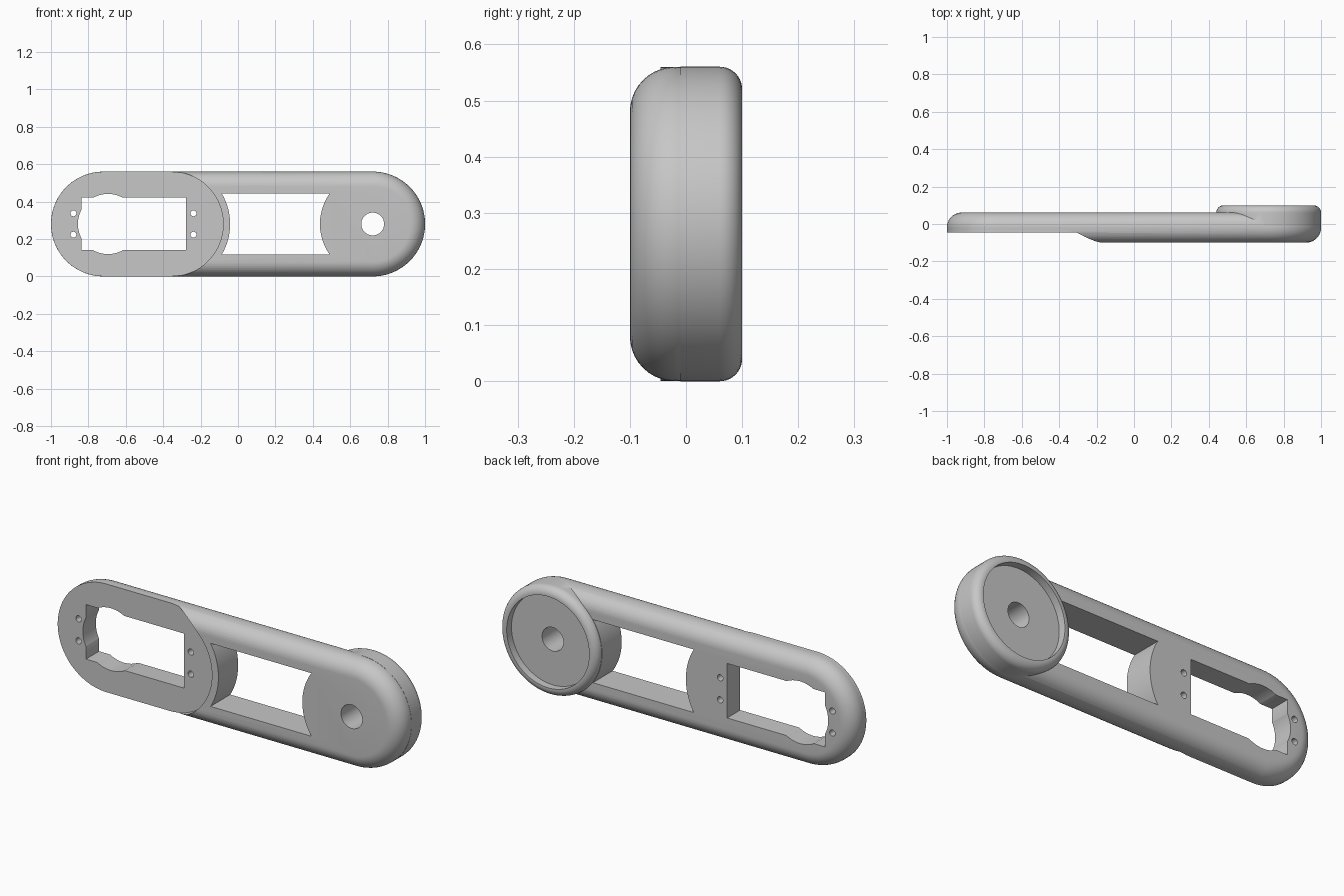
import bpy, bmesh
from math import sin, cos, pi, asin

if "Cube" in bpy.data.objects:
    bpy.data.objects.remove(bpy.data.objects["Cube"])

MID = 0.28          # height of the arm's centre line
SERVO, SPLIT, HUB = -0.72, -0.36, 0.72

grey = bpy.data.materials.new("plain grey")
grey.use_nodes = True
grey.diffuse_color = (0.57, 0.57, 0.57, 1)
grey.node_tree.nodes["Principled BSDF"].inputs["Base Color"].default_value = (0.57, 0.57, 0.57, 1)


def arc(cx, r, a0, a1, n):
    steps = [a0 + (a1 - a0) * i / n for i in range(n + 1)]
    return [(cx + r * cos(a), MID + r * sin(a)) for a in steps]


def stadium(x0, x1, r):
    if x0 == x1:
        return arc(x0, r, 0, 2 * pi, 96)[:-1]
    return arc(x1, r, -pi / 2, pi / 2, 48) + arc(x0, r, pi / 2, 3 * pi / 2, 48)


def loft(name, layers):
    """Solid through matching outlines, each given as (y, points in x and z)."""
    bm = bmesh.new()
    rings = [[bm.verts.new((x, y, z)) for x, z in pts] for y, pts in layers]
    n = len(rings[0])
    for a, b in zip(rings, rings[1:]):
        for i in range(n):
            j = (i + 1) % n
            bm.faces.new((a[i], a[j], b[j], b[i]))
    bm.faces.new(rings[0])
    bm.faces.new(rings[-1])
    bmesh.ops.recalc_face_normals(bm, faces=bm.faces)
    mesh = bpy.data.meshes.new(name)
    bm.to_mesh(mesh)
    bm.free()
    mesh.materials.append(grey)
    ob = bpy.data.objects.new(name, mesh)
    bpy.context.collection.objects.link(ob)
    return ob


def prism(name, pts, y0, y1):
    return loft(name, [(y0, pts), (y1, pts)])


def rounded(name, x0, x1, r, y0, y1, front, back, n=10):
    """Stadium solid with rounded front and back rims."""
    prof = []
    if front:
        for i in range(n + 1):
            a = pi / 2 * i / n
            prof.append((y0 + front * (1 - sin(a)), r - front * (1 - cos(a))))
        prof.reverse()
    else:
        prof.append((y0, r))
    for i in range(n + 1):
        a = pi / 2 * (1 - i / n)
        prof.append((y1 - back * (1 - cos(a)), r - back * (1 - sin(a))))
    return loft(name, [(y, stadium(x0, x1, q)) for y, q in prof])


def combine(target, other, op):
    mod = target.modifiers.new(op, "BOOLEAN")
    mod.operation, mod.solver, mod.object = op, "EXACT", other
    bpy.ops.object.select_all(action="DESELECT")
    bpy.context.view_layer.objects.active = target
    target.select_set(True)
    bpy.ops.object.modifier_apply(modifier=mod.name)
    bpy.data.objects.remove(other)


def box(x0, x1, z0, z1):
    return [(x0, z0), (x1, z0), (x1, z1), (x0, z1)]


# Main arm, stepped down at the front around the servo
arm = rounded("arm", SERVO, HUB, 0.28, -0.1, 0.061, 0.08, 0.078)
combine(arm, prism("step_cut", stadium(SERVO, SPLIT, 0.281), -0.2, -0.045), "DIFFERENCE")

# Square-edged servo plate and raised hub
combine(arm, prism("servo_plate", stadium(SERVO, SPLIT, 0.2797), -0.0455, -0.019), "UNION")
combine(arm, rounded("hub", HUB, HUB, 0.2803, -0.01, 0.1, 0, 0.04), "UNION")

# Window between two curved ends
half = 0.163
a, b = asin(half / 0.318), asin(half / 0.282)
window = arc(HUB, 0.282, pi + b, pi - b, 24) + arc(SPLIT, 0.318, a, -a, 24)
combine(arm, prism("window_cut", window, -0.3, 0.3), "DIFFERENCE")

# Servo opening with its round clearance
combine(arm, prism("servo_cut", box(-0.838, -0.278, 0.14, 0.422), -0.3, 0.3), "DIFFERENCE")
combine(arm, prism("servo_round_cut", stadium(-0.695, -0.695, 0.161), -0.31, 0.31), "DIFFERENCE")

# Screw holes
for x in (-0.88, -0.238):
    for dz in (-0.057, 0.057):
        hole = [(px, pz + dz) for px, pz in arc(x, 0.016, 0, 2 * pi, 24)[:-1]]
        combine(arm, prism("screw_cut", hole, -0.3, 0.3), "DIFFERENCE")

# Hub recess and shaft hole
combine(arm, prism("recess_cut", stadium(HUB, HUB, 0.236), 0.0605, 0.3), "DIFFERENCE")
combine(arm, prism("shaft_cut", stadium(HUB, HUB, 0.061), -0.3, 0.3), "DIFFERENCE")

bpy.ops.object.shade_smooth_by_angle(angle=pi / 6)
